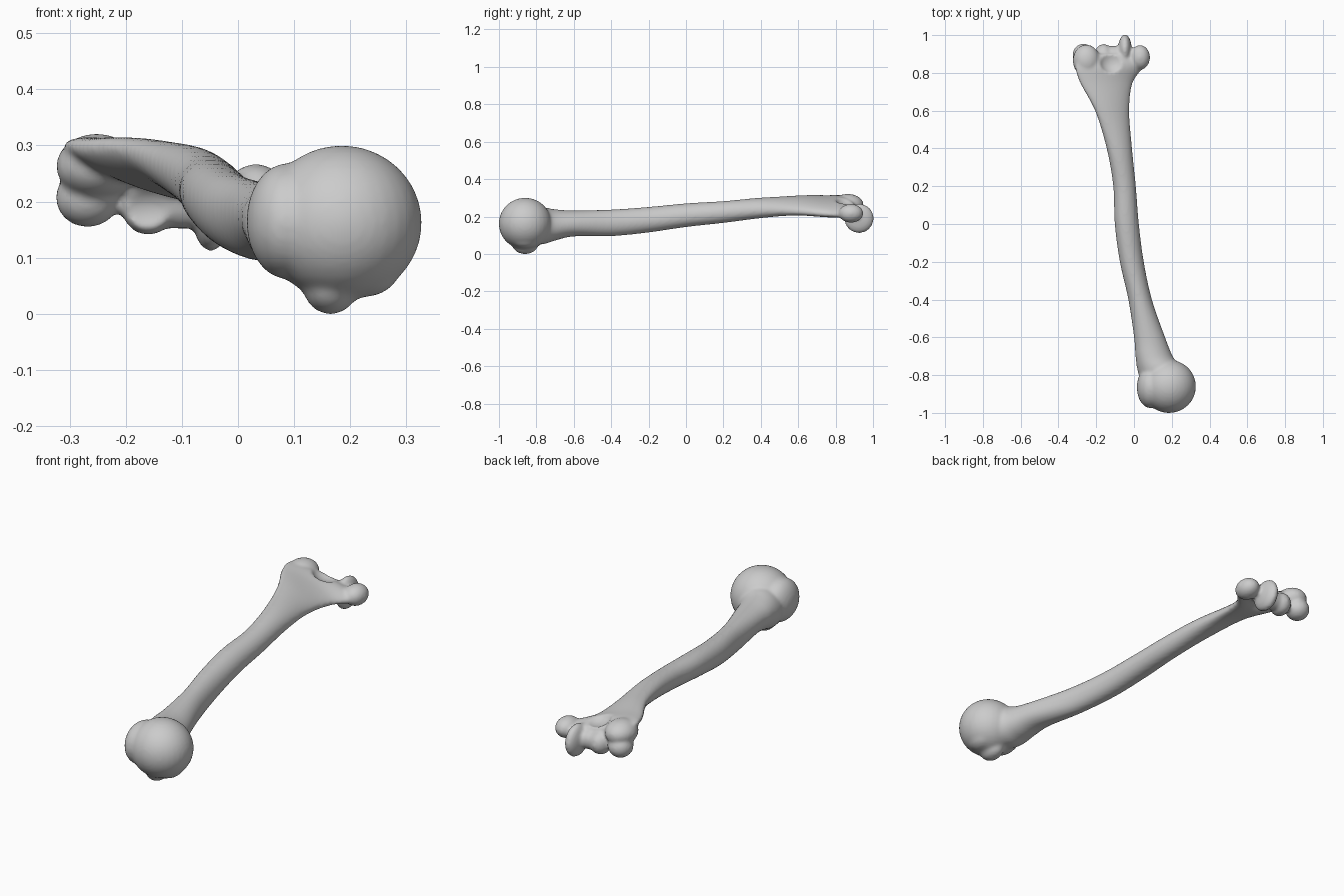
import bpy, bmesh, math
from mathutils import Vector, Matrix

if "Cube" in bpy.data.objects:
    bpy.data.objects.remove(bpy.data.objects["Cube"])

# shaft stations: y, left x, right x, centre z, half height, sideways slope
STATIONS = [
    (-0.90, 0.06, 0.22, 0.150, 0.085, 0.0),
    (-0.78, 0.02, 0.25, 0.150, 0.100, 0.0),
    (-0.70, 0.008, 0.205, 0.155, 0.083, -0.1),
    (-0.60, 0.00, 0.165, 0.163, 0.069, -0.1),
    (-0.40, -0.03, 0.095, 0.166, 0.071, -0.1),
    (-0.20, -0.075, 0.052, 0.183, 0.068, -0.1),
    (0.00, -0.102, 0.026, 0.207, 0.063, -0.1),
    (0.20, -0.110, 0.010, 0.224, 0.058, -0.1),
    (0.40, -0.145, -0.010, 0.246, 0.053, -0.2),
    (0.60, -0.207, -0.024, 0.259, 0.043, -0.35),
    (0.75, -0.288, -0.005, 0.255, 0.041, -0.30),
    (0.84, -0.312, 0.060, 0.252, 0.036, -0.25),
    (0.90, -0.290, 0.060, 0.232, 0.028, -0.20),
]
# rounded masses: centre, radii
LUMPS = [
    ((0.185, -0.860, 0.162), (0.143, 0.141, 0.138)),   # ball head
    ((0.087, -0.865, 0.165), (0.072, 0.110, 0.103)),   # greater tubercle
    ((0.165, -0.860, 0.052), (0.050, 0.070, 0.053)),   # lesser tubercle
    ((0.225, -0.860, 0.085), (0.065, 0.080, 0.055)),
    ((-0.252, 0.865, 0.263), (0.072, 0.085, 0.058)),   # big epicondyle
    ((-0.268, 0.895, 0.207), (0.057, 0.060, 0.053)),
    ((-0.160, 0.893, 0.197), (0.050, 0.060, 0.057)),   # joint rollers
    ((-0.105, 0.900, 0.197), (0.080, 0.043, 0.046)),
    ((-0.048, 0.925, 0.190), (0.036, 0.079, 0.079)),
    ((0.032, 0.882, 0.217), (0.053, 0.066, 0.050)),    # small epicondyle
]
# hollows above and below the elbow end
HOLLOWS = [
    ((-0.110, 0.865, 0.315), (0.075, 0.075, 0.060)),
    ((-0.165, 0.805, 0.180), (0.090, 0.060, 0.055)),
]
SIDES, STEPS = 32, 6


def ball(bm, centre, radii):
    m = Matrix.Translation(centre) @ Matrix.Diagonal((*radii, 1))
    bmesh.ops.create_uvsphere(bm, u_segments=32, v_segments=20, radius=1, matrix=m)


def spline(a, b, c, d, t):
    return [0.5 * (2 * q + (r - p) * t + (2 * p - 5 * q + 4 * r - s) * t * t
                   + (3 * q - p - 3 * r + s) * t ** 3) for p, q, r, s in zip(a, b, c, d)]


def make_object(name, bm):
    mesh = bpy.data.meshes.new(name)
    bm.to_mesh(mesh)
    bm.free()
    ob = bpy.data.objects.new(name, mesh)
    bpy.context.collection.objects.link(ob)
    return ob


# lofted shaft
bm = bmesh.new()
padded = [STATIONS[0]] + STATIONS + [STATIONS[-1]]
sections = [spline(*padded[i:i + 4], k / STEPS)
            for i in range(len(STATIONS) - 1) for k in range(STEPS)] + [STATIONS[-1]]
rings = []
for y, xl, xr, zc, h, slope in sections:
    w, xc, ring = (xr - xl) / 2, (xl + xr) / 2, []
    for k in range(SIDES):
        a = 2 * math.pi * k / SIDES
        dx = w * math.cos(a)
        ring.append(bm.verts.new((xc + dx, y, zc + h * math.sin(a) + slope * dx)))
    rings.append(ring)
for r0, r1 in zip(rings, rings[1:]):
    for k in range(SIDES):
        j = (k + 1) % SIDES
        bm.faces.new((r0[k], r0[j], r1[j], r1[k]))
bm.faces.new(rings[0])
bm.faces.new(rings[-1])
bmesh.ops.recalc_face_normals(bm, faces=bm.faces[:])

# ends merged into the shaft
for c, r in LUMPS:
    ball(bm, c, r)
bone = make_object("arm_bone", bm)


def remesh():
    mod = bone.modifiers.new("fuse", 'REMESH')
    mod.mode = 'VOXEL'
    mod.voxel_size = 0.007
    mod.use_smooth_shade = True


remesh()
for i, (c, r) in enumerate(HOLLOWS):
    cb = bmesh.new()
    ball(cb, c, r)
    cutter = make_object(f"hollow_cutter_{i}", cb)
    cutter.hide_render = True
    cutter.hide_set(True)
    cut = bone.modifiers.new("hollow", 'BOOLEAN')
    cut.operation = 'DIFFERENCE'
    cut.object = cutter
remesh()
soft = bone.modifiers.new("soften", 'SMOOTH')
soft.factor = 0.5
soft.iterations = 8
